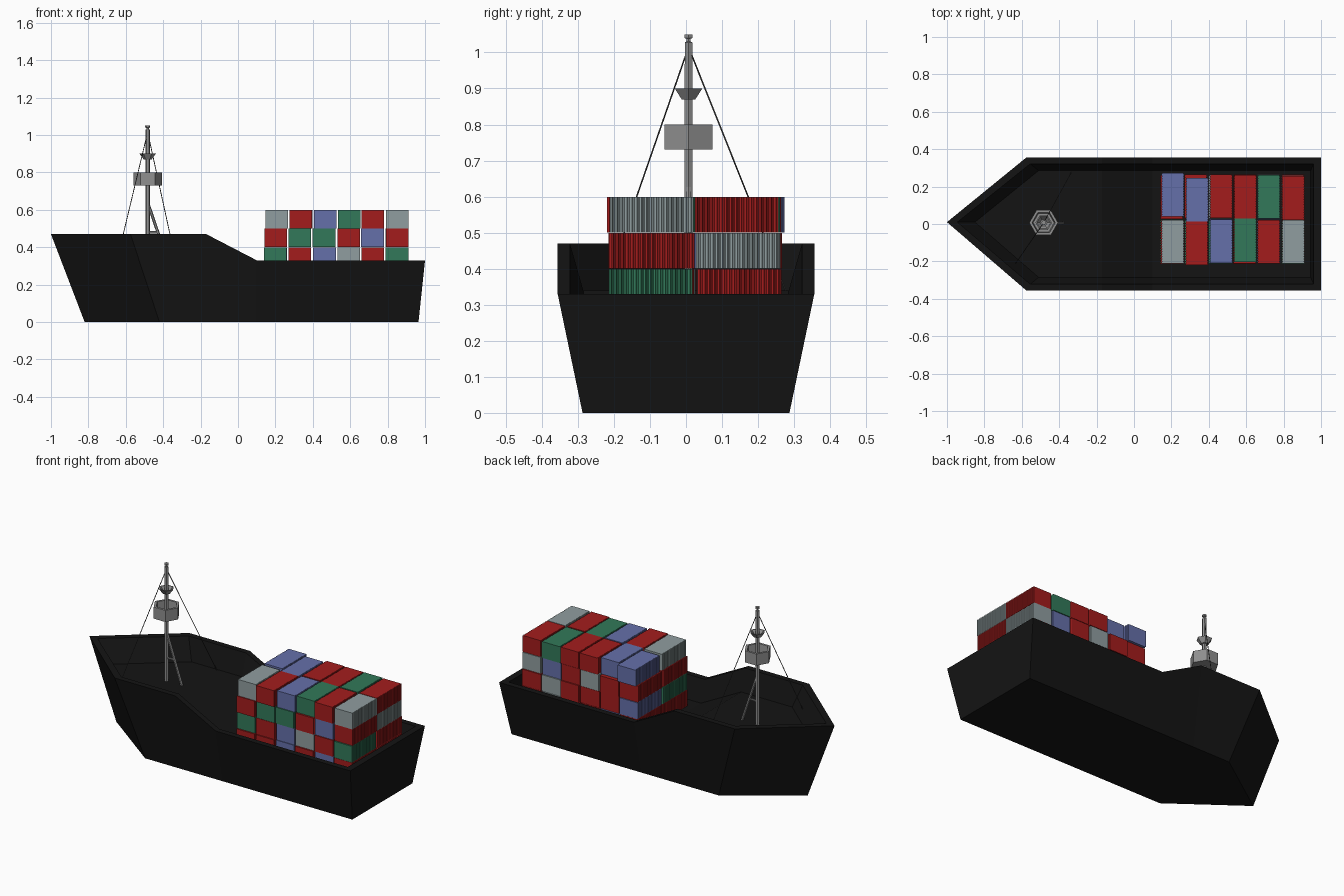
import bpy, bmesh, math, random
from mathutils import Vector

if "Cube" in bpy.data.objects:
    bpy.data.objects.remove(bpy.data.objects["Cube"])

random.seed(4)


def material(name, rgb):
    m = bpy.data.materials.new(name)
    m.diffuse_color = (*rgb, 1)
    m.use_nodes = True
    m.node_tree.nodes["Principled BSDF"].inputs["Base Color"].default_value = m.diffuse_color
    return m


BLACK = material("hull_black", (0.007, 0.007, 0.007))
PAINT = {
    "R": material("red", (0.37, 0.012, 0.012)),
    "B": material("blue", (0.13, 0.16, 0.40)),
    "G": material("green", (0.032, 0.19, 0.10)),
    "W": material("pale_grey", (0.28, 0.34, 0.35)),
}
STEEL = material("steel", (0.28, 0.28, 0.28))
CABLE = material("cable", (0.06, 0.06, 0.06))


def finish(name, bm, mat):
    bmesh.ops.recalc_face_normals(bm, faces=bm.faces)
    me = bpy.data.meshes.new(name)
    bm.to_mesh(me)
    bm.free()
    me.materials.append(mat)
    ob = bpy.data.objects.new(name, me)
    bpy.context.collection.objects.link(ob)
    return ob


def bridge(bm, a, b):
    for i in range(len(a)):
        j = (i + 1) % len(a)
        bm.faces.new((a[i], a[j], b[j], b[i]))


# Hull: four mirrored outlines (keel, outer rim, inner rim, deck) joined in order
def outline(bm, tip_x, shoulder_x, stern_x, half_w, z_fore, z_aft):
    stations = [(shoulder_x, z_fore), (-0.17, z_fore), (0.10, z_aft), (stern_x, z_aft)]
    near = [bm.verts.new((x, -half_w, z)) for x, z in stations]
    far = [bm.verts.new((x, half_w, z)) for x, z in stations]
    tip = bm.verts.new((tip_x, 0.01, z_fore))
    return tip, near, far


def cap(bm, ring):
    tip, near, far = ring
    bm.faces.new((tip, near[0], far[0]))
    for i in range(3):
        bm.faces.new((near[i], near[i + 1], far[i + 1], far[i]))


bm = bmesh.new()
rings = [
    outline(bm, -0.82, -0.42, 0.965, 0.287, 0.0, 0.0),
    outline(bm, -1.00, -0.575, 1.00, 0.356, 0.47, 0.33),
    outline(bm, -0.945, -0.555, 0.96, 0.322, 0.47, 0.33),
    outline(bm, -0.85, -0.51, 0.945, 0.285, 0.34, 0.20),
]
loops = [[t] + n + f[::-1] for t, n, f in rings]
for a, b in zip(loops, loops[1:]):
    bridge(bm, a, b)
cap(bm, rings[0])
cap(bm, rings[-1])
finish("hull", bm, BLACK)


# Mast parts: six-sided turned profiles
MX, MY = -0.483, 0.007


def turned(name, profile, sides=6):
    bm = bmesh.new()
    rows = []
    for r, z in profile:
        rows.append([bm.verts.new((MX + r * math.cos(math.tau * i / sides),
                                   MY + r * math.sin(math.tau * i / sides), z))
                     for i in range(sides)])
    for a, b in zip(rows, rows[1:]):
        bridge(bm, a, b)
    bm.faces.new(rows[0])
    bm.faces.new(rows[-1])
    return finish(name, bm, STEEL)


turned("mast_pole", [(0.013, 0.335), (0.012, 1.028), (0.007, 1.03), (0.007, 1.038),
                     (0.013, 1.04), (0.013, 1.05)])
turned("lookout_basket", [(0.077, 0.73), (0.077, 0.80), (0.062, 0.80), (0.056, 0.745)])
turned("upper_dish", [(0.022, 0.87), (0.044, 0.90), (0.037, 0.90), (0.019, 0.878)])


# Rods for braces and stays
def rod(name, a, b, r, mat, sides=6):
    a, b = Vector(a), Vector(b)
    d = b - a
    bm = bmesh.new()
    bmesh.ops.create_cone(bm, cap_ends=True, segments=sides, radius1=r, radius2=r, depth=d.length)
    ob = finish(name, bm, mat)
    ob.rotation_euler = d.to_track_quat("Z", "Y").to_euler()
    ob.location = (a + b) / 2


rod("mast_brace", (-0.38, MY, 0.338), (MX + 0.005, MY, 0.625), 0.008, STEEL)
rod("brace_crossbar", (MX, MY, 0.48), (-0.43, MY, 0.48), 0.006, STEEL)
rod("stay_aft", (-0.335, 0.277, 0.338), (MX, MY, 1.015), 0.0022, CABLE, 5)
rod("stay_fore", (-0.645, -0.228, 0.338), (MX, MY, 1.015), 0.0022, CABLE, 5)


# Cargo containers: corrugated long walls, plain ends
def container(name, x, y, z, mat, w=0.121, length=0.232, h=0.0985, ribs=17):
    pitch = length / ribs
    side = []
    for i in range(ribs):
        y0 = -length / 2 + i * pitch
        side += [(w / 2, y0), (w / 2, y0 + pitch * 0.45),
                 (w / 2 - 0.003, y0 + pitch * 0.6), (w / 2 - 0.003, y0 + pitch * 0.85)]
    side.append((w / 2, length / 2))
    pts = side + [(-px, py) for px, py in reversed(side)]
    bm = bmesh.new()
    low = [bm.verts.new((px, py, 0)) for px, py in pts]
    high = [bm.verts.new((px, py, h)) for px, py in pts]
    bridge(bm, low, high)
    bm.faces.new(low)
    bm.faces.new(high)
    ob = finish(name, bm, mat)
    ob.location = (x, y, z)


# Colours per layer from the bottom up, each running bow to stern
NEAR = ["RRBRBR", "GRBWRG", "RGGRBR", "WRBGRW"]
FAR = ["RBRRWR", "BRRRWR", "RRWRBW", "BBRRGR"]
TOP_NEAR_Y = [0, -0.008, 0.003, 0.008, 0, 0]
TOP_FAR_Y = [0.012, -0.016, 0.003, 0, 0, -0.004]
for layer in range(4):
    start, pitch = (0.208, 0.1285) if layer == 3 else (0.201, 0.13)
    for col in range(6):
        for row, colours, y, top in (("near", NEAR, -0.095, TOP_NEAR_Y),
                                     ("far", FAR, 0.145, TOP_FAR_Y)):
            dy = top[col] if layer == 3 else random.uniform(-0.004, 0.005)
            container(f"container_{row}_{layer + 1}_{col + 1}",
                      start + col * pitch + random.uniform(-0.002, 0.002), y + dy,
                      0.201 + layer * 0.1, PAINT[colours[layer][col]])
